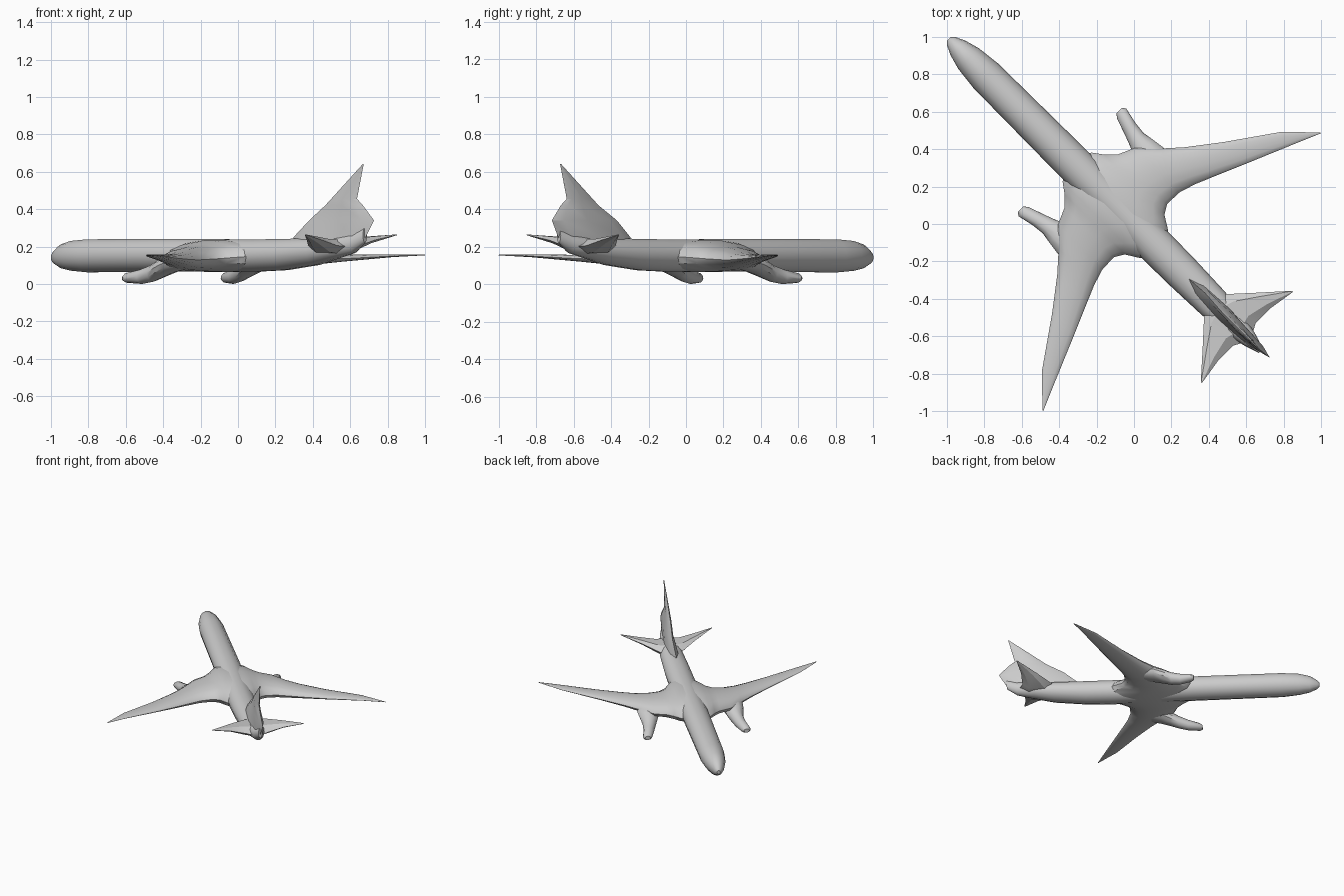
import bpy, bmesh, math

if "Cube" in bpy.data.objects:
    bpy.data.objects.remove(bpy.data.objects["Cube"])

# Local frame: +Y points to the nose, X is span; every part is turned 45 degrees.
TURN = math.radians(45)


def loft(name, rings, mirror=False, cap_start=True, angle=35):
    bm = bmesh.new()
    loops = [[bm.verts.new(p) for p in ring] for ring in rings]
    n = len(loops[0])
    for a, b in zip(loops, loops[1:]):
        for i in range(n):
            j = (i + 1) % n
            bm.faces.new((a[i], a[j], b[j], b[i]))
    if cap_start:
        bm.faces.new(loops[0])
    bm.faces.new(loops[-1])
    bmesh.ops.recalc_face_normals(bm, faces=bm.faces)
    mesh = bpy.data.meshes.new(name)
    bm.to_mesh(mesh)
    bm.free()
    ob = bpy.data.objects.new(name, mesh)
    bpy.context.collection.objects.link(ob)
    ob.rotation_euler.z = TURN
    if mirror:
        ob.modifiers.new("mirror", 'MIRROR')
    bpy.ops.object.select_all(action='DESELECT')
    ob.select_set(True)
    bpy.context.view_layer.objects.active = ob
    bpy.ops.object.shade_smooth_by_angle(angle=math.radians(angle))
    return ob


def circle(n):
    return [(math.cos(2 * math.pi * i / n), math.sin(2 * math.pi * i / n)) for i in range(n)]


def cross_ring(y, x, hw, zb, zt, n=14):
    # section across the flight direction
    return [(x + hw * c, y, (zb + zt) / 2 + (zt - zb) / 2 * s) for c, s in circle(n)]


def span_ring(x, y_lead, y_trail, zb, zt, n=14):
    # section across the span
    return [(x, (y_lead + y_trail) / 2 + (y_lead - y_trail) / 2 * c,
             (zb + zt) / 2 + (zt - zb) / 2 * s) for c, s in circle(n)]


def fin_ring(z, y_lead, y_trail, half, x=0.0, n=8):
    return [(x + half * s, (y_lead + y_trail) / 2 + (y_lead - y_trail) / 2 * c, z)
            for c, s in circle(n)]


# Fuselage
loft("fuselage", [cross_ring(y, 0, *r) for y, *r in [
    (1.40, .012, .125, .155), (1.385, .03, .108, .175), (1.33, .056, .083, .212),
    (1.25, .078, .069, .232), (1.12, .093, .06, .241), (.45, .10, .064, .243),
    (-.15, .10, .064, .24), (-.36, .097, .072, .243), (-.60, .088, .10, .246),
    (-.75, .07, .135, .25), (-.88, .042, .165, .27), (-.96, .015, .22, .30)]])

# Swept wings with flared roots
loft("wings", [span_ring(*r) for r in [
    (0, .47, -.25, .062, .236), (.06, .455, -.21, .063, .236), (.11, .43, -.145, .065, .225),
    (.15, .375, -.08, .067, .212), (.20, .325, -.05, .07, .20), (.29, .285, -.052, .075, .187),
    (.38, .19, -.08, .085, .172), (.48, .10, -.122, .098, .163), (.65, -.03, -.195, .118, .156),
    (.90, -.205, -.30, .143, .158), (1.05, -.357, -.364, .153, .157)]],
     mirror=True, cap_start=False)

# Engines blending into the wing underside
loft("engines", [cross_ring(*r, n=12) for r in [
    (.485, .374, .02, .015, .047), (.465, .371, .036, .006, .06), (.38, .347, .041, 0, .08),
    (.31, .33, .05, .012, .105), (.25, .322, .068, .035, .135), (.18, .315, .085, .06, .155),
    (.06, .30, .08, .088, .155)]], mirror=True)

# Tail fin
loft("tail_fin", [fin_ring(*r) for r in [
    (.18, -.40, -.90, .05), (.25, -.42, -.965, .04), (.34, -.53, -1.02, .026, .008),
    (.42, -.66, -.945, .018), (.455, -.705, -.90, .015), (.64, -.942, -.95, .002)]], angle=25)

# Tailplanes
loft("tailplanes", [span_ring(*r, n=6) for r in [
    (0, -.56, -.88, .15, .245), (.085, -.615, -.835, .165, .245),
    (.20, -.72, -.835, .215, .255), (.345, -.85, -.858, .26, .265)]],
     mirror=True, cap_start=False, angle=25)
